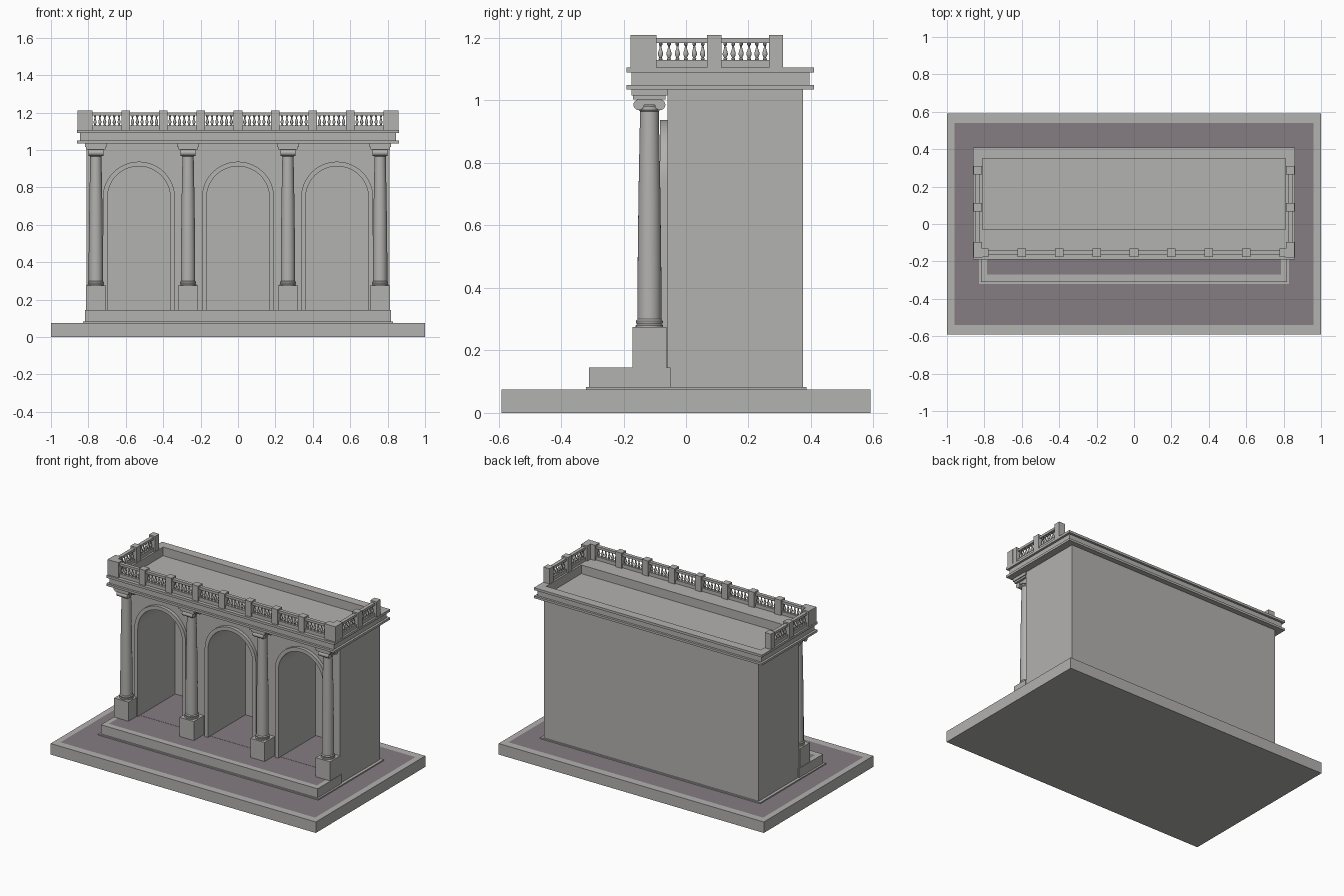
import bpy, bmesh, math
from mathutils import Matrix, Vector

cube = bpy.data.objects.get("Cube")
if cube:
    bpy.data.objects.remove(cube, do_unlink=True)


def material(name, rgb):
    m = bpy.data.materials.new(name)
    m.use_nodes = True
    m.diffuse_color = (*rgb, 1)
    bsdf = next(n for n in m.node_tree.nodes if n.type == 'BSDF_PRINCIPLED')
    bsdf.inputs["Base Color"].default_value = (*rgb, 1)
    return m


STONE = material("pale stone", (0.45, 0.445, 0.435))
PAVING = material("mauve paving", (0.235, 0.205, 0.225))


def finish(name, bm, mats=(STONE,), smooth=False):
    bmesh.ops.recalc_face_normals(bm, faces=bm.faces)
    me = bpy.data.meshes.new(name)
    bm.to_mesh(me)
    bm.free()
    for m in mats:
        me.materials.append(m)
    ob = bpy.data.objects.new(name, me)
    bpy.context.collection.objects.link(ob)
    if smooth:
        bpy.ops.object.select_all(action='DESELECT')
        ob.select_set(True)
        bpy.context.view_layer.objects.active = ob
        bpy.ops.object.shade_smooth_by_angle(angle=math.radians(35))
    return ob


def box(bm, x0, x1, y0, y1, z0, z1):
    size = Matrix.Diagonal((x1 - x0, y1 - y0, z1 - z0, 1))
    mid = Vector((x0 + x1, y0 + y1, z0 + z1)) / 2
    bmesh.ops.create_cube(bm, size=1, matrix=Matrix.Translation(mid) @ size)


def block(bm, x, y, half, z0, z1):
    box(bm, x - half, x + half, y - half, y + half, z0, z1)


def loft(bm, loops, cap_material=0):
    """Skin a stack of closed loops and cap both ends."""
    rings = [[bm.verts.new(p) for p in loop] for loop in loops]
    for a, b in zip(rings, rings[1:]):
        for i in range(len(a)):
            j = (i + 1) % len(a)
            bm.faces.new((a[i], a[j], b[j], b[i]))
    bm.faces.new(rings[0])
    bm.faces.new(rings[-1]).material_index = cap_material


def rect(z, half_x, y0, y1):
    return [(-half_x, y0, z), (half_x, y0, z), (half_x, y1, z), (-half_x, y1, z)]


def turned(bm, x, y, profile, sides):
    angles = [math.tau * i / sides for i in range(sides)]
    loft(bm, [[(x + r * math.cos(a), y + r * math.sin(a), z) for a in angles]
              for r, z in profile])


FLOOR, SPRING = 0.145, 0.745


def arch(cx, r, y, z0=FLOOR):
    """Outline of a round-headed opening in the plane at y."""
    curve = [(cx + r * math.cos(math.pi * i / 24), y,
              SPRING + r * math.sin(math.pi * i / 24)) for i in range(25)]
    return [(cx + r, y, z0)] + curve + [(cx - r, y, z0)]


# Ground slab with paved top
bm = bmesh.new()
loft(bm, [rect(0, 1, -0.59, 0.59), rect(0.075, 1, -0.59, 0.59),
          rect(0.075, 0.96, -0.54, 0.54)], 1)
finish("ground_slab", bm, (STONE, PAVING))

# Footing trim and paved front step
bm = bmesh.new()
box(bm, -0.83, 0.83, -0.32, 0.385, 0.07, 0.083)
finish("footing_trim", bm)
bm = bmesh.new()
loft(bm, [rect(0.075, 0.817, -0.31, -0.05), rect(FLOOR, 0.817, -0.31, -0.05),
          rect(FLOOR, 0.785, -0.27, -0.055)], 1)
finish("front_step", bm, (STONE, PAVING))

# Main block with three niches cut into it
ARCHES = (-0.53, 0, 0.53)
INNER, OUTER, BACK = 0.168, 0.193, 0.32
bm = bmesh.new()
box(bm, -0.81, 0.81, -0.06, 0.375, 0.075, 1.04)
body = finish("main_block", bm)
bm = bmesh.new()
for cx in ARCHES:
    loft(bm, [arch(cx, INNER, -0.2), arch(cx, INNER, BACK)])
cutter = finish("niche_cutter", bm)
cutter.hide_render = True
mod = body.modifiers.new("niches", 'BOOLEAN')
mod.operation = 'DIFFERENCE'
mod.solver = 'EXACT'
mod.object = cutter
bpy.context.view_layer.update()
deps = bpy.context.evaluated_depsgraph_get()
carved = bpy.data.meshes.new_from_object(body.evaluated_get(deps))
body.modifiers.clear()
body.data = carved
bpy.data.objects.remove(cutter, do_unlink=True)

# Niche floors
bm = bmesh.new()
for cx in ARCHES:
    box(bm, cx - INNER, cx + INNER, -0.06, BACK, FLOOR - 0.003, FLOOR + 0.001)
finish("niche_floors", bm, (PAVING,))

# Raised arch surrounds
bm = bmesh.new()
for cx in ARCHES:
    sections = [arch(cx, r, y) for r, y in
                ((INNER, -0.055), (INNER, -0.083), (OUTER, -0.083), (OUTER, -0.055))]
    rows = [[bm.verts.new(p) for p in s] for s in sections]
    for k in range(4):
        a, b = rows[k], rows[(k + 1) % 4]
        for i in range(len(a) - 1):
            bm.faces.new((a[i], a[i + 1], b[i + 1], b[i]))
    for end in (0, -1):
        bm.faces.new([row[end] for row in rows])
finish("arch_surrounds", bm, smooth=True)

# Columns: pedestal, turned shaft and scrolled capital
COL_Y = -0.117
SHAFT = [(0.044, 0.272), (0.044, 0.28), (0.04, 0.284), (0.043, 0.289), (0.043, 0.294),
         (0.038, 0.3), (0.038, 0.45), (0.035, 0.7), (0.03, 0.965), (0.034, 0.97),
         (0.034, 0.98), (0.03, 0.985), (0.03, 1.0)]
pedestals, shafts, capitals = bmesh.new(), bmesh.new(), bmesh.new()
for x in (-0.76, -0.267, 0.267, 0.76):
    block(pedestals, x, COL_Y, 0.054, FLOOR - 0.01, 0.275)
    turned(shafts, x, COL_Y, SHAFT, 28)
    block(capitals, x, COL_Y, 0.058, 1.015, 1.037)
    block(capitals, x, COL_Y, 0.052, 1.003, 1.016)
    box(capitals, x - 0.036, x + 0.036, COL_Y - 0.034, COL_Y + 0.034, 0.985, 1.005)
    for side in (-1, 1):
        place = Matrix.Translation((x, COL_Y + side * 0.034, 0.986))
        bmesh.ops.create_cone(capitals, cap_ends=True, segments=20, radius1=0.017,
                              radius2=0.017, depth=0.08,
                              matrix=place @ Matrix.Rotation(math.pi / 2, 4, 'Y'))
finish("column_pedestals", pedestals)
finish("column_shafts", shafts, smooth=True)
finish("column_capitals", capitals, smooth=True)

# Entablature with a sunken flat roof
bm = bmesh.new()
loops = [rect(z, 0.86 - d, -0.19 + d, 0.41 - d) for z, d in
         ((1.035, 0), (1.05, 0), (1.05, 0.015), (1.09, 0.015), (1.09, 0), (1.106, 0))]
loft(bm, loops + [rect(1.106, 0.81, -0.03, 0.35), rect(1.047, 0.81, -0.03, 0.35)])
finish("entablature_and_roof", bm)

# Balustrade along the front and both sides
RAIL_Y, RAIL_X = -0.154, 0.835
BALUSTER = [(0.005, 1.128), (0.007, 1.133), (0.004, 1.137), (0.0085, 1.146),
            (0.0085, 1.152), (0.004, 1.166), (0.003, 1.174), (0.006, 1.178), (0.006, 1.187)]
runs = [[(0.2 * i, RAIL_Y) for i in range(-4, 5)]]
runs += [[(s * RAIL_X, y) for y in (-0.118, 0.09, 0.288)] for s in (-1, 1)]
posts, rails, balusters = bmesh.new(), bmesh.new(), bmesh.new()
for run in runs:
    for x, y in run:
        block(posts, x, y, 0.023, 1.104, 1.21)
    (xa, ya), (xb, yb) = run[0], run[-1]
    for half, z0, z1 in ((0.012, 1.104, 1.13), (0.012, 1.184, 1.2)):
        box(rails, xa - half, xb + half, ya - half, yb + half, z0, z1)
    for a, b in zip(run, run[1:]):
        p, q = Vector(a), Vector(b)
        step = (q - p).normalized() * 0.023
        for i in range(6):
            c = (p + step).lerp(q - step, (i + 0.5) / 6)
            turned(balusters, c.x, c.y, BALUSTER, 10)
for s in (-1, 1):
    block(posts, s * RAIL_X, RAIL_Y, 0.024, 1.104, 1.21)
finish("balustrade_posts", posts)
finish("balustrade_rails", rails)
finish("balusters", balusters, smooth=True)
